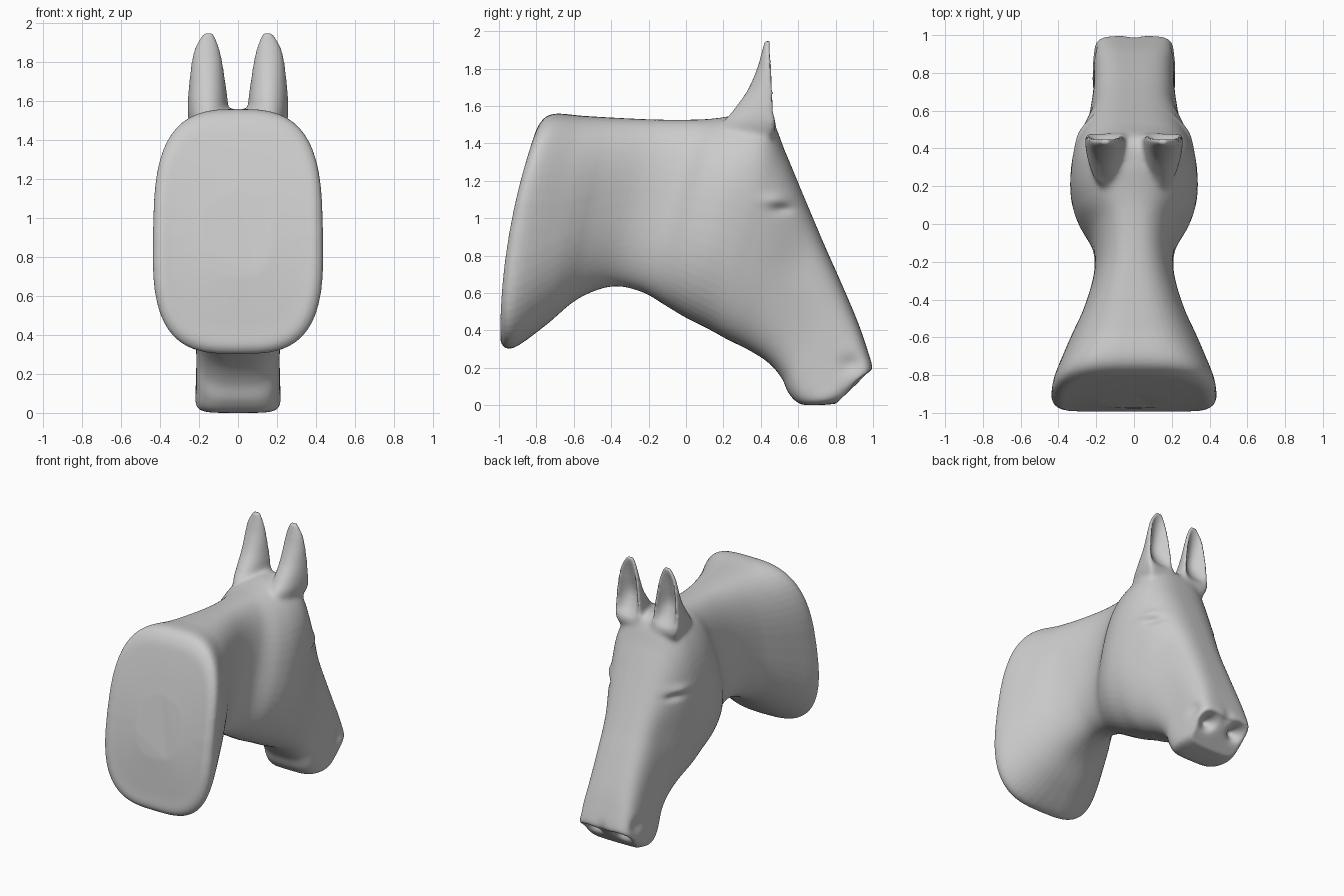
import bpy, bmesh, math
from mathutils import Vector

if "Cube" in bpy.data.objects:
    bpy.data.objects.remove(bpy.data.objects["Cube"])


def catmull(rows, steps):
    """Smoothly interpolate a list of parameter rows."""
    out = []
    for i in range(len(rows) - 1):
        p0, p1 = rows[max(i - 1, 0)], rows[i]
        p2, p3 = rows[i + 1], rows[min(i + 2, len(rows) - 1)]
        for s in range(steps):
            t = s / steps
            out.append([0.5 * (2 * b + (c - a) * t + (2 * a - 5 * b + 4 * c - d) * t * t
                               + (3 * b - a - 3 * c + d) * t ** 3)
                        for a, b, c, d in zip(p0, p1, p2, p3)])
    return out + [list(rows[-1])]


def loft(bm, rings):
    """Skin closed rings of points and cap both ends."""
    vs = [[bm.verts.new(p) for p in r] for r in rings]
    n = len(vs[0])
    faces = [bm.faces.new((a[i], a[(i + 1) % n], b[(i + 1) % n], b[i]))
             for a, b in zip(vs, vs[1:]) for i in range(n)]
    faces += [bm.faces.new(vs[0][::-1]), bm.faces.new(vs[-1])]
    bmesh.ops.recalc_face_normals(bm, faces=faces)


def power(c, n):
    return math.copysign(abs(c) ** (2 / n), c)


def body_ring(ty, tz, by, bz, hw, n, taper):
    """Superellipse standing between a top and a bottom profile point."""
    bow = 0.062 * min(max((-0.45 - ty) / 0.3, 0), 1) * ((tz - bz) / 1.25) ** 2
    ring = []
    for i in range(56):
        a = 2 * math.pi * i / 56
        u, v = power(math.cos(a), n), power(math.sin(a), n)
        f = (v + 1) / 2
        ring.append((hw * u * (1 + taper * v),
                     by + (ty - by) * f - bow * (1 - v * v),
                     bz + (tz - bz) * f))
    return ring


def ear_ring(side, z, xc, hw, back, front, cup):
    """Crescent: rounded back, hollow front with a soft rim."""
    ring = []
    for i in range(17):
        a = math.pi * i / 16
        ring.append((side * (xc + hw * math.cos(a)),
                     front - 0.012 - (front - 0.012 - back) * math.sin(a), z))
    for i in range(13):
        u = -1 + i / 6
        ring.append((side * (xc + 0.84 * hw * u), front - cup * (1 - u * u) ** 0.8, z))
    return ring


# top y, top z, bottom y, bottom z, half width, squareness, taper
sections = [
    (-0.89, 1.15, -0.975, 0.70, 0.17, 3.0, 0),
    (-0.83, 1.38, -0.987, 0.45, 0.33, 3.1, 0),
    (-0.785, 1.505, -0.988, 0.335, 0.405, 3.2, -0.01),
    (-0.71, 1.56, -0.92, 0.31, 0.435, 3.1, -0.03),
    (-0.55, 1.55, -0.75, 0.43, 0.36, 2.7, -0.03),
    (-0.38, 1.54, -0.58, 0.57, 0.272, 2.6, 0),
    (-0.15, 1.53, -0.40, 0.637, 0.212, 2.5, 0),
    (0.05, 1.53, -0.24, 0.61, 0.222, 2.5, 0),
    (0.18, 1.54, -0.10, 0.53, 0.30, 2.4, 0),
    (0.32, 1.56, 0.00, 0.47, 0.335, 2.4, 0),
    (0.45, 1.54, 0.12, 0.41, 0.333, 2.5, 0),
    (0.53, 1.36, 0.22, 0.355, 0.308, 2.7, 0.02),
    (0.63, 1.12, 0.34, 0.295, 0.268, 2.8, 0.02),
    (0.74, 0.86, 0.44, 0.23, 0.233, 3.0, 0),
    (0.82, 0.68, 0.51, 0.15, 0.217, 3.3, 0),
    (0.91, 0.47, 0.55, 0.065, 0.214, 3.8, 0),
    (0.96, 0.33, 0.61, 0.01, 0.216, 4.5, 0),
    (0.997, 0.205, 0.70, 0.003, 0.216, 5.0, -0.02),
    (0.975, 0.175, 0.80, 0.01, 0.19, 4.5, -0.02),
]
bm = bmesh.new()
loft(bm, [body_ring(*r) for r in catmull(sections, 5)])

# ears: height, centre x, half width, back y, front y, hollow depth
ear = [
    (1.40, 0.145, 0.07, 0.20, 0.44, 0.0),
    (1.50, 0.15, 0.105, 0.19, 0.482, 0.0),
    (1.58, 0.154, 0.106, 0.25, 0.474, 0.05),
    (1.68, 0.157, 0.095, 0.325, 0.466, 0.075),
    (1.79, 0.159, 0.081, 0.375, 0.46, 0.05),
    (1.87, 0.159, 0.064, 0.40, 0.455, 0.025),
    (1.92, 0.155, 0.042, 0.413, 0.45, 0.006),
    (1.95, 0.152, 0.022, 0.42, 0.448, 0.0),
]
for side in (1, -1):
    loft(bm, [ear_ring(side, *r) for r in catmull(ear, 4)])

mesh = bpy.data.meshes.new("horse_head")
bm.to_mesh(mesh)
bm.free()
head = bpy.data.objects.new("horse_head", mesh)
bpy.context.collection.objects.link(head)
bpy.context.view_layer.objects.active = head
head.select_set(True)

# fuse head and ears into one skin
rm = head.modifiers.new("fuse", 'REMESH')
rm.mode = 'VOXEL'
rm.voxel_size = 0.0095
bpy.ops.object.modifier_apply(modifier="fuse")

# melt the ear roots into the skull, then soften everything lightly
roots = head.vertex_groups.new(name="ear_roots")
for v in head.data.vertices:
    if v.co.y > 0.08 and 1.3 < v.co.z < 1.66:
        w = min((v.co.z - 1.3) / 0.08, (1.66 - v.co.z) / 0.08, 1)
        roots.add([v.index], w, 'REPLACE')
for name, count, group in (("melt", 40, "ear_roots"), ("soften", 7, "")):
    sm = head.modifiers.new(name, 'SMOOTH')
    sm.factor, sm.iterations, sm.vertex_group = 0.5, count, group
    bpy.ops.object.modifier_apply(modifier=name)

# sculpted details, mirrored: centre, radii, push
strokes = [
    ((0.25, 0.48, 1.10), (0.12, 0.08, 0.035), (0.016, 0.0, 0.0)),    # brow
    ((0.25, 0.51, 1.05), (0.12, 0.06, 0.028), (-0.02, 0.0, 0.0)),    # eye hollow
    ((0.24, 0.60, 0.80), (0.12, 0.12, 0.16), (-0.015, 0.0, 0.0)),    # cheek hollow
    ((0.12, 0.93, 0.13), (0.05, 0.07, 0.04), (-0.01, -0.07, 0.035)),   # nostril
    ((0.21, 0.88, 0.22), (0.06, 0.06, 0.05), (-0.018, 0.0, 0.0)),    # nostril side
    ((0.0, 1.00, 0.18), (0.04, 0.06, 0.06), (0.0, -0.012, 0.0)),     # lip notch
]
for v in head.data.vertices:
    s = -1 if v.co.x < 0 else 1
    p = Vector((abs(v.co.x), v.co.y, v.co.z))
    move = Vector()
    for c, r, d in strokes:
        q = sum(((p[k] - c[k]) / r[k]) ** 2 for k in range(3))
        if q < 9:
            move += Vector(d) * math.exp(-q)
    v.co += Vector((move.x * s, move.y, move.z))

# stand on the ground and shade smooth
low = min(v.co.z for v in head.data.vertices)
for v in head.data.vertices:
    v.co.z -= low
bpy.ops.object.shade_smooth()
